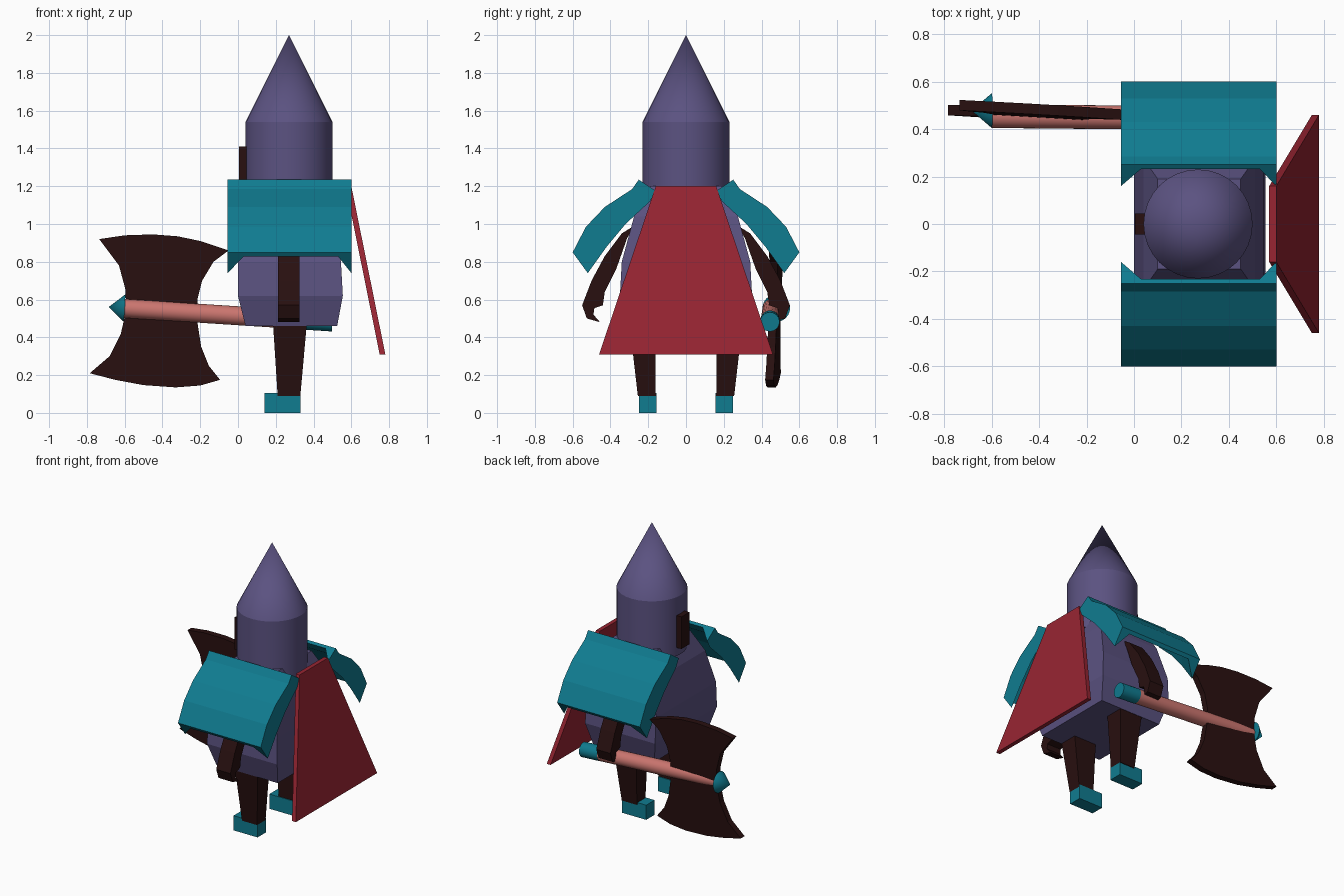
import bpy, bmesh, math
from mathutils import Vector

if "Cube" in bpy.data.objects:
    bpy.data.objects.remove(bpy.data.objects["Cube"])


def material(name, rgb):
    m = bpy.data.materials.new(name)
    m.diffuse_color = (*rgb, 1)
    m.use_nodes = True
    m.node_tree.nodes["Principled BSDF"].inputs["Base Color"].default_value = m.diffuse_color
    return m


PURPLE = material("purple armour", (0.105, 0.085, 0.22))
TEAL = material("teal metal", (0.005, 0.20, 0.28))
RED = material("red cloth", (0.31, 0.018, 0.032))
DARK = material("dark brown", (0.021, 0.005, 0.005))
PINK = material("pink wood", (0.60, 0.18, 0.16))


def loft(name, rings, mat, closed=False):
    """Skin equal-length closed rings; cap the ends unless the loft is closed."""
    bm = bmesh.new()
    vs = [[bm.verts.new(p) for p in r] for r in rings]
    n = len(rings[0])
    for a, b in zip(vs, vs[1:]):
        for i in range(n):
            j = (i + 1) % n
            bm.faces.new((a[i], a[j], b[j], b[i]))
    bm.faces.new(vs[0])
    bm.faces.new(vs[-1])
    bmesh.ops.recalc_face_normals(bm, faces=bm.faces)
    me = bpy.data.meshes.new(name)
    bm.to_mesh(me)
    bm.free()
    me.materials.append(mat)
    ob = bpy.data.objects.new(name, me)
    bpy.context.collection.objects.link(ob)
    return ob


def rect(x0, x1, y0, y1, z):
    return [(x0, y0, z), (x1, y0, z), (x1, y1, z), (x0, y1, z)]


def rod(name, a, b, r1, r2, mat, sides=24):
    a, b = Vector(a), Vector(b)
    d = b - a
    bpy.ops.mesh.primitive_cone_add(vertices=sides, radius1=r1, radius2=r2,
                                    depth=d.length, location=(a + b) / 2,
                                    rotation=d.to_track_quat('Z', 'Y').to_euler())
    ob = bpy.context.object
    ob.name = name
    ob.data.materials.append(mat)
    return ob


# Helmet, spire and visor slit (the figure faces -x)
helmet = rod("helmet", (0.27, 0, 1.12), (0.27, 0, 1.54), 0.23, 0.23, PURPLE, 32)
spire = rod("helmet_spire", (0.27, 0, 1.54), (0.27, 0, 2.0), 0.23, 0, PURPLE, 32)
loft("visor", [rect(0.005, 0.06, -0.045, 0.045, z) for z in (1.18, 1.41)], DARK)

# Barrel-shaped body
loft("body", [rect(x0, x1, -w, w, z) for z, x0, x1, w in (
    (0.46, 0.04, 0.525, 0.30), (0.62, 0.0, 0.555, 0.35), (0.80, 0.0, 0.545, 0.34),
    (1.04, 0.04, 0.51, 0.275), (1.20, 0.10, 0.45, 0.19))], PURPLE)

# Cape, flaring outward towards the hem
loft("cape", [rect(0.75, 0.78, -0.46, 0.46, 0.31),
              rect(0.57, 0.60, -0.16, 0.16, 1.20)], RED)

# Arm outline in (y, z), ending in a hooked hand
ARM = [(0.26, 1.00), (0.34, 0.95), (0.43, 0.83), (0.50, 0.70), (0.55, 0.57),
       (0.525, 0.50), (0.455, 0.48), (0.49, 0.52), (0.485, 0.555), (0.44, 0.57),
       (0.43, 0.64), (0.37, 0.76), (0.31, 0.93)]
# Shoulder plate outer surface and deep inner rim in (y, z)
OUTER = [(0.25, 1.235), (0.285, 1.185), (0.43, 1.09), (0.53, 0.985), (0.60, 0.85)]
INNER = [(0.16, 1.175), (0.19, 1.12), (0.32, 1.00), (0.42, 0.88), (0.52, 0.74)]


def plate_section(x, depth):
    under = [(o[0] + (i[0] - o[0]) * depth, o[1] + (i[1] - o[1]) * depth)
             for o, i in zip(OUTER, INNER)]
    return [(x, y, z) for y, z in OUTER + under[::-1]]


for side, s in (("left", -1), ("right", 1)):
    # Tapered leg and boot
    loft(side + "_leg", [rect(0.21, 0.33, s * 0.16, s * 0.255, 0.09),
                         rect(0.185, 0.365, s * 0.165, s * 0.30, 0.48)], DARK)
    loft(side + "_boot", [rect(0.14, 0.33, s * 0.155, s * 0.25, z)
                          for z in (0, 0.105)], TEAL)
    # Arm
    loft(side + "_arm", [[(x, s * y, z) for y, z in ARM] for x in (0.213, 0.325)], DARK)
    # Shoulder plate: thin in the middle, deep flanges at both ends
    secs = [plate_section(x, d) for x, d in
            ((-0.055, 1), (0.03, 0.2), (0.53, 0.2), (0.60, 1))]
    loft(side + "_shoulder_plate", [[(x, s * y, z) for x, y, z in r] for r in secs], TEAL)

# Axe handle, pommel and pointed cap
A, B = Vector((-0.60, 0.455, 0.553)), Vector((0.50, 0.444, 0.482))
G = A.lerp(B, 0.87)
rods = [rod("axe_handle", A, G, 0.05, 0.05, PINK),
        rod("axe_pommel", G, B, 0.051, 0.051, TEAL),
        rod("axe_tip", (-0.60, 0.478, 0.555), (-0.685, 0.478, 0.56), 0.073, 0, TEAL)]

# Double axe blade outline in (x, z), slightly tilted
BLADE = [(-0.735, 0.92), (-0.60, 0.94), (-0.45, 0.945), (-0.32, 0.935), (-0.20, 0.91),
         (-0.05, 0.86), (-0.13, 0.80), (-0.19, 0.70), (-0.215, 0.60), (-0.215, 0.48),
         (-0.195, 0.35), (-0.155, 0.25), (-0.095, 0.175), (-0.20, 0.145), (-0.33, 0.135),
         (-0.50, 0.147), (-0.65, 0.175), (-0.785, 0.21), (-0.68, 0.30), (-0.62, 0.42),
         (-0.593, 0.54), (-0.595, 0.65), (-0.63, 0.78)]
loft("axe_blade", [[(x, 0.473 + 0.033 * (z - 0.55) - 0.055 * (x + 0.45) + t, z)
                    for x, z in BLADE] for t in (-0.022, 0.022)], DARK)

# Smooth the round parts, keeping sharp edges
for ob in [helmet, spire] + rods:
    bpy.ops.object.select_all(action='DESELECT')
    ob.select_set(True)
    bpy.context.view_layer.objects.active = ob
    bpy.ops.object.shade_smooth_by_angle(angle=math.radians(30))
